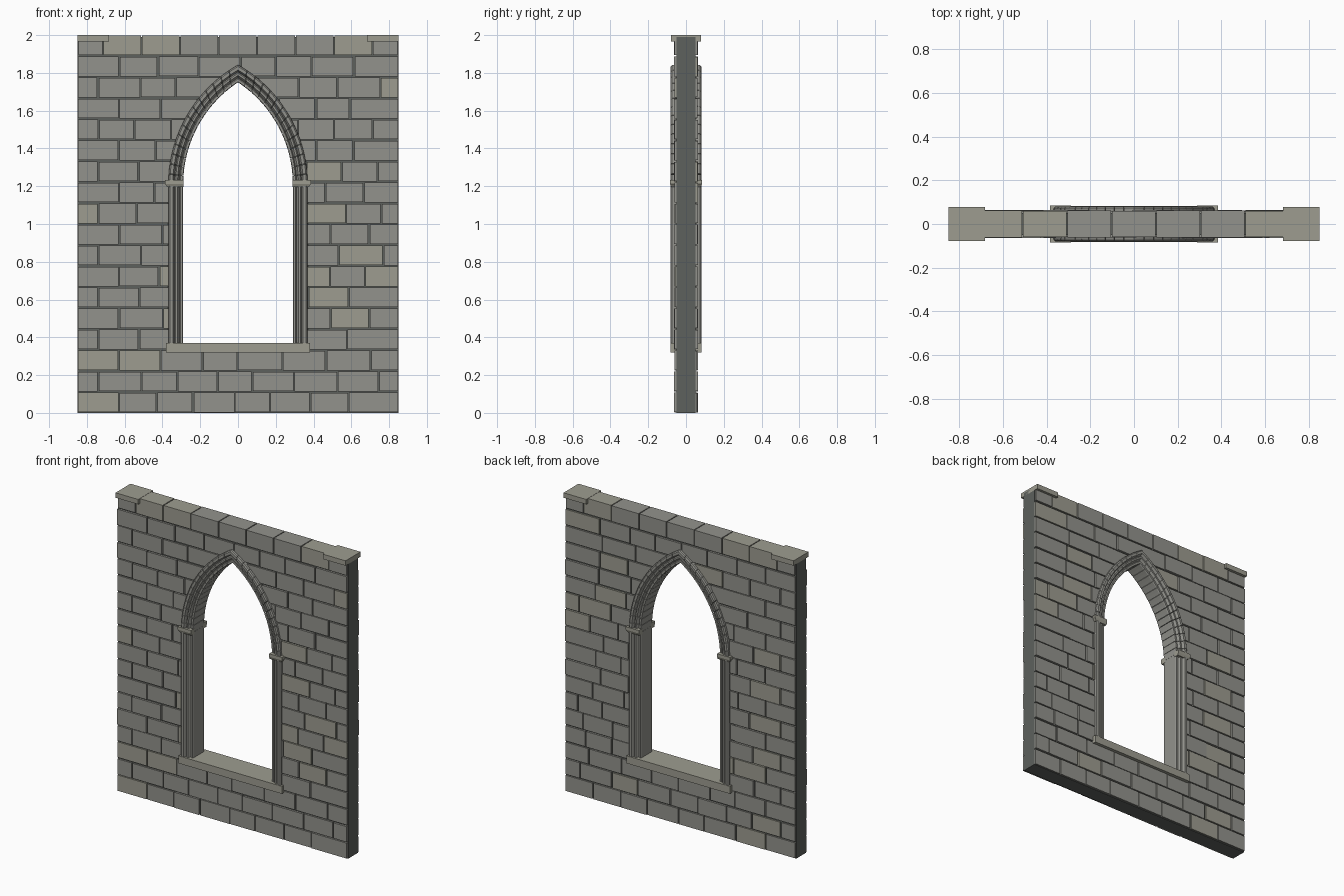
import bpy, bmesh, math, random

if "Cube" in bpy.data.objects:
    bpy.data.objects.remove(bpy.data.objects["Cube"])

random.seed(7)
W, H, ROWS = 0.85, 2.0, 18
SPRING, HALF, CEN, RAD = 1.21, 0.29, 0.358, 0.648


def material(name, rgb):
    m = bpy.data.materials.new(name)
    m.diffuse_color = (*rgb, 1)
    m.use_nodes = True
    m.node_tree.nodes["Principled BSDF"].inputs["Base Color"].default_value = m.diffuse_color
    return m


STONE = material("stone", (0.29, 0.29, 0.265))
TAN = material("warm_stone", (0.34, 0.335, 0.28))
MORTAR = material("mortar", (0.11, 0.12, 0.11))


def finish(bm, name, mats):
    bmesh.ops.recalc_face_normals(bm, faces=bm.faces)
    me = bpy.data.meshes.new(name)
    bm.to_mesh(me)
    bm.free()
    for m in mats:
        me.materials.append(m)
    ob = bpy.data.objects.new(name, me)
    bpy.context.collection.objects.link(ob)
    return ob


def loft(bm, *rings, mat=0):
    """Closed solid through rings that have equal point counts."""
    vs = [[bm.verts.new(p) for p in r] for r in rings]
    n = len(vs[0])
    faces = [bm.faces.new(vs[0]), bm.faces.new(vs[-1])]
    for a, b in zip(vs, vs[1:]):
        faces += [bm.faces.new((a[i], a[(i + 1) % n], b[(i + 1) % n], b[i])) for i in range(n)]
    for f in faces:
        f.material_index = mat


def rect(x0, x1, y0, y1, z):
    return [(x0, y0, z), (x1, y0, z), (x1, y1, z), (x0, y1, z)]


def box(bm, x0, x1, y0, y1, z0, z1, mat=0):
    loft(bm, rect(x0, x1, y0, y1, z0), rect(x0, x1, y0, y1, z1), mat=mat)


def arch_point(off, t, s=1):
    """Two-centred pointed arch; t runs from springing to apex."""
    r = RAD + off
    a = t * math.acos(CEN / r)
    return s * (r * math.cos(a) - CEN), SPRING + r * math.sin(a)


def cut_opening(ob, off):
    pts = [(HALF + off, 0.345)] + [arch_point(off, i / 14) for i in range(15)]
    pts += [(-x, z) for x, z in reversed(pts[:-1])]
    bm = bmesh.new()
    loft(bm, [(x, -0.3, z) for x, z in pts], [(x, 0.3, z) for x, z in pts])
    cutter = finish(bm, "opening_cutter", [])
    cutter.hide_render = True
    mod = ob.modifiers.new("opening", 'BOOLEAN')
    mod.operation, mod.solver, mod.object = 'DIFFERENCE', 'EXACT', cutter
    bpy.context.view_layer.objects.active = ob
    bpy.ops.object.modifier_apply(modifier="opening")
    bpy.data.objects.remove(cutter)


def course_joints(row):
    xs = [-W + 0.002]
    x = -0.63 if row % 2 == 0 else -0.74
    while x < W - 0.08:
        xs.append(x)
        x += random.uniform(0.18, 0.245)
    return xs + [W - 0.002]


# mortar core
bm = bmesh.new()
box(bm, -W, W, -0.05, 0.05, 0, 1.99)
cut_opening(finish(bm, "wall_core", [MORTAR]), 0.012)

# front and back brick faces
ch = H / ROWS
for name, s in (("front_bricks", -1), ("back_bricks", 1)):
    bm = bmesh.new()
    for row in range(ROWS - 1):
        xs = course_joints(row)
        for a, b in zip(xs, xs[1:]):
            j = lambda: random.uniform(0.002, 0.006)
            z0, z1 = row * ch + j(), (row + 1) * ch - j()
            d = random.uniform(0.059, 0.064)
            x0, x1 = (a if a < -0.84 else a + j()), (b if b > 0.84 else b - j())
            y0, y1 = sorted((s * 0.035, s * d))
            box(bm, x0, x1, y0, y1, z0, z1, int(random.random() < 0.14))
    cut_opening(finish(bm, name, [STONE, TAN]), 0.07)

# top course of full-thickness blocks
bm = bmesh.new()
xs = [-W + 0.002] + [-0.715 + 0.204 * i for i in range(8)] + [W - 0.002]
for a, b in zip(xs, xs[1:]):
    d = random.uniform(0.059, 0.063)
    box(bm, a + 0.003, b - 0.003, -d, d, H - ch + 0.005, H - 0.001, int(random.random() < 0.2))
finish(bm, "top_course", [STONE, TAN])

# corner cap stones
bm = bmesh.new()
for s in (-1, 1):
    x0, x1 = sorted((s * 0.682, s * W))
    box(bm, x0, x1, -0.079, 0.079, 1.967, H)
finish(bm, "corner_caps", [TAN])

# moulding section: offset from opening, depth from wall centre
half = [(0, 0.052), (0.003, 0.060), (0.015, 0.060), (0.020, 0.053), (0.025, 0.062),
        (0.030, 0.070), (0.040, 0.070), (0.046, 0.062), (0.050, 0.072), (0.055, 0.081),
        (0.071, 0.081), (0.078, 0.074), (0.080, 0.040)]
section = [(o, -d) for o, d in half] + [(o, d) for o, d in reversed(half)]

# arch voussoirs
bm = bmesh.new()
N, GAP = 14, 0.025


def arch_ring(t, s):
    pts = [(arch_point(o, t, s), d) for o, d in section]
    return [(x, d, z) for (x, z), d in pts]


for s in (-1, 1):
    for i in range(N):
        t0 = (i + GAP) / N
        t1 = 1 if i == N - 1 else (i + 1 - GAP) / N
        loft(bm, arch_ring(t0, s), arch_ring((t0 + t1) / 2, s), arch_ring(t1, s))
finish(bm, "arch_voussoirs", [STONE])

# jamb shafts
bm = bmesh.new()
for s in (-1, 1):
    loft(bm, *[[(s * (HALF + o), d, z) for o, d in section] for z in (0.36, SPRING)])
finish(bm, "jambs", [STONE])

# flared capitals on the outer faces of the jambs
bm = bmesh.new()
for s in (-1, 1):
    for f in (-1, 1):
        rings = [rect(s * 0.289, s * x, f * 0.045, f * d, z)
                 for x, d, z in ((0.374, 0.078, 1.195), (0.386, 0.085, 1.212), (0.386, 0.085, 1.232))]
        loft(bm, *rings)
finish(bm, "capitals", [TAN])

# window sill
bm = bmesh.new()
box(bm, -0.382, 0.382, -0.083, 0.083, 0.32, 0.37)
finish(bm, "window_sill", [TAN])
